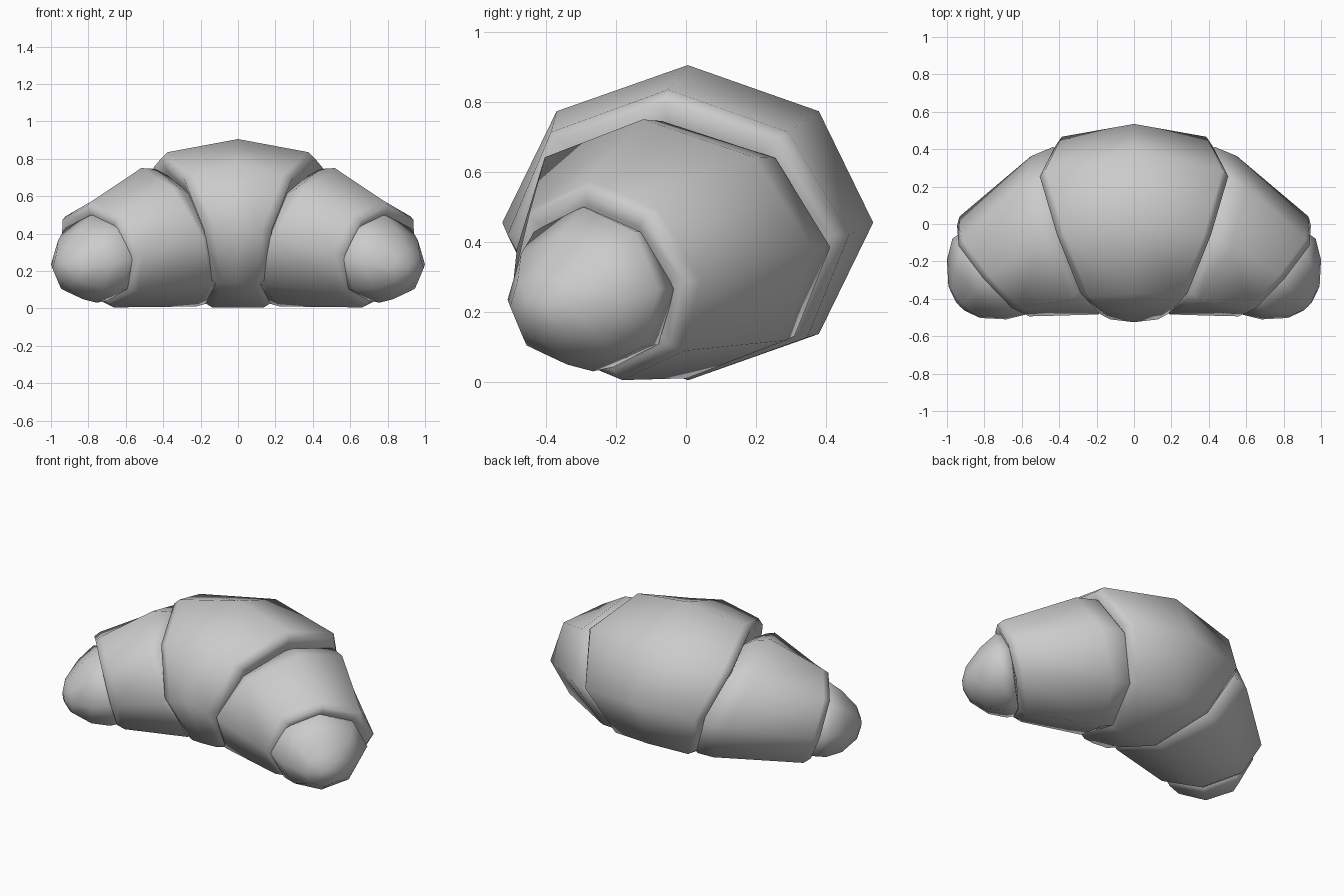
import bpy, bmesh
from math import sin, cos, pi, radians
from mathutils import Vector

if "Cube" in bpy.data.objects:
    bpy.data.objects.remove(bpy.data.objects["Cube"])

SIDES = 8

dough = bpy.data.materials.new("dough_grey")
dough.use_nodes = True
colour = (0.6, 0.6, 0.6, 1)
dough.diffuse_color = colour
dough.node_tree.nodes["Principled BSDF"].inputs["Base Color"].default_value = colour


def ring(centre, yaw, width, height, lean=0, bulge=0, shift=0, scale=1, drop=0):
    """Eight-sided slice across the roll; lean tips its top along the roll."""
    yaw = radians(yaw)
    across = Vector((sin(yaw), cos(yaw), 0))
    along = Vector((cos(yaw), -sin(yaw), 0))
    points = []
    for i in range(SIDES):
        a = 2 * pi * i / SIDES
        outer = max(cos(a - pi / 4), 0) ** 4
        points.append(Vector(centre) + across * width * scale * cos(a)
                      + Vector((0, 0, height * scale * sin(a) - drop))
                      + along * (lean * scale * sin(a) + bulge * outer + shift))
    return points


def flip(points):
    return [Vector((-p.x, p.y, p.z)) for p in points]


def loft(name, rings):
    """Skin a row of slices, close the ends and shade smooth."""
    bm = bmesh.new()
    rows = [[bm.verts.new(p) for p in r] for r in rings]
    for r, s in zip(rows, rows[1:]):
        for i in range(SIDES):
            j = (i + 1) % SIDES
            bm.faces.new((r[i], r[j], s[j], s[i]))
    for row in (rows[0], rows[-1]):
        middle = bm.verts.new(sum((v.co for v in row), Vector()) / SIDES)
        for i in range(SIDES):
            bm.faces.new((row[i], row[(i + 1) % SIDES], middle))
    bmesh.ops.recalc_face_normals(bm, faces=bm.faces)
    mesh = bpy.data.meshes.new(name)
    bm.to_mesh(mesh)
    bm.free()
    mesh.shade_smooth()
    mesh.materials.append(dough)
    obj = bpy.data.objects.new(name, mesh)
    bpy.context.collection.objects.link(obj)


# Broad middle wrap with rolled-under rims
rim = dict(centre=(0.25, -0.02, 0.42), yaw=14, width=0.505, height=0.415,
           lean=0.115, bulge=0.06)
half = [ring(**rim), ring(**rim, shift=0.045, scale=0.92),
        ring(**rim, shift=0.03, scale=0.75)]
loft("middle_wrap", [flip(r) for r in reversed(half)]
     + [ring((0, 0.005, 0.455), 0, 0.53, 0.45)] + half)

# Side wraps, tapering outward and forward
root = dict(centre=(0.305, -0.03, 0.385), yaw=16, width=0.46, height=0.36, lean=0.14)
inner = dict(centre=(0.37, -0.06, 0.38), yaw=23, width=0.46, height=0.37, lean=0.16)
outer = dict(centre=(0.72, -0.225, 0.29), yaw=38, width=0.34, height=0.285,
             lean=0.07, bulge=0.02)
side = [ring(**root, shift=-0.08, scale=0.85), ring(**root), ring(**inner),
        ring(**outer), ring(**outer, shift=0.04, scale=0.91),
        ring(**outer, shift=0.03, scale=0.75)]

# Rounded end tips, drooping slightly
tip = dict(centre=(0.77, -0.28, 0.265), yaw=45, width=0.285, height=0.235, lean=0.02)
dome = ((-0.08, 0.95, 0), (0, 1, 0), (0.1, 0.79, 0.03), (0.195, 0.42, 0.05),
        (0.225, 0.12, 0.055))
end = [ring(**tip, shift=s, scale=k, drop=d) for s, k, d in dome]

for part, rings in (("side_wrap", side), ("end_tip", end)):
    loft("left_" + part, rings)
    loft("right_" + part, [flip(r) for r in rings])
